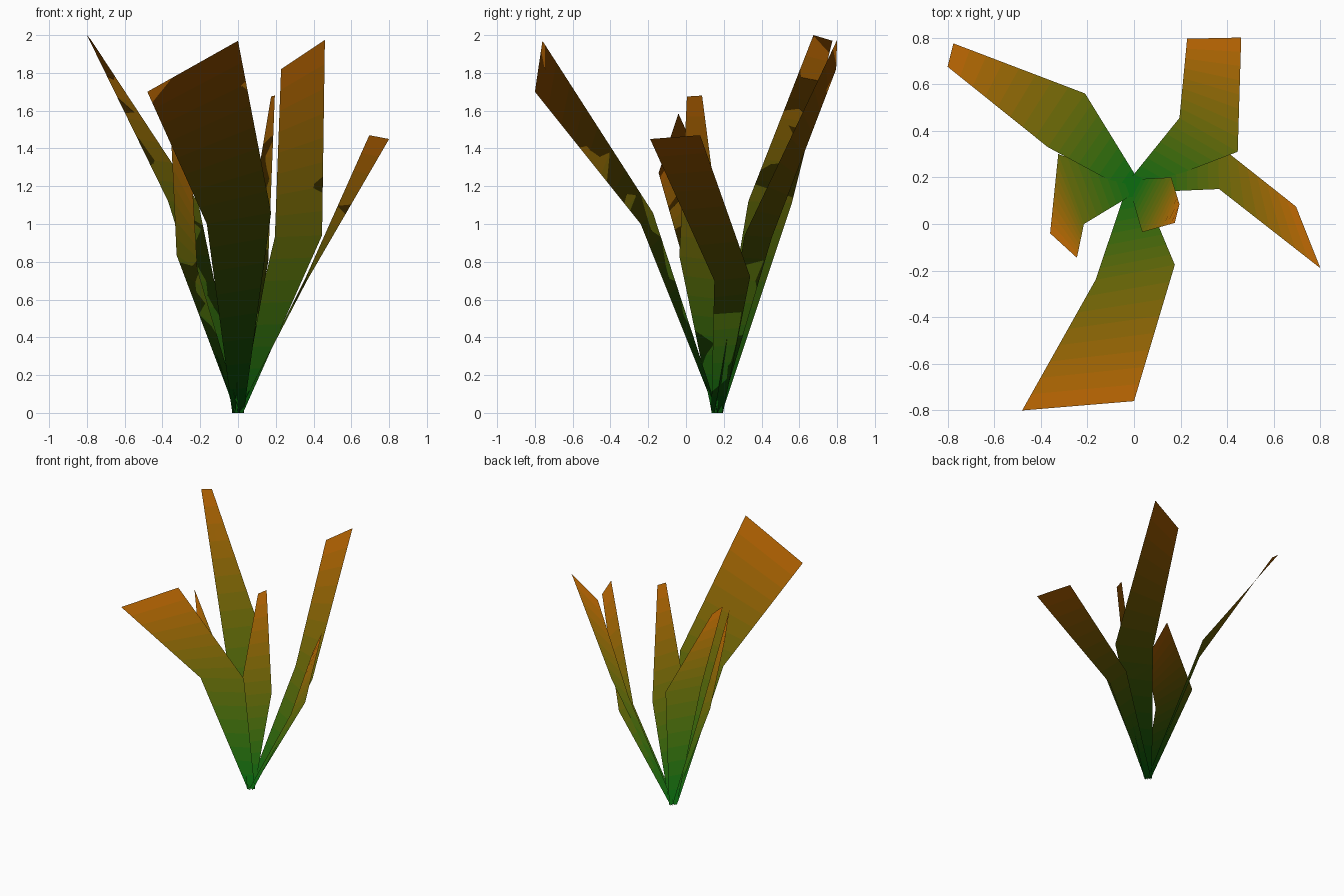
import bpy
from mathutils import Vector

if "Cube" in bpy.data.objects:
    bpy.data.objects.remove(bpy.data.objects["Cube"])

ROOT = Vector((0, 0.165, 0))
BANDS = 8          # colour bands per leaf half
GREEN, ORANGE = Vector((0.05, 0.43, 0.09)), Vector((0.77, 0.415, 0.04))

# green-to-orange colour ramp shared by all leaves
ramp = []
for i in range(2 * BANDS):
    m = bpy.data.materials.new(f"leaf_colour_{i}")
    c = GREEN.lerp(ORANGE, (i + 0.5) / (2 * BANDS))
    m.diffuse_color = (c.x ** 2.2, c.y ** 2.2, c.z ** 2.2, 1)
    m.use_nodes = True
    m.node_tree.nodes["Principled BSDF"].inputs["Base Color"].default_value = m.diffuse_color
    ramp.append(m)


def leaf(name, mid, tip):
    """Thin folded blade: narrow root edge, wide middle edge, tip edge."""
    mid, tip = [Vector(p) for p in mid], [Vector(p) for p in tip]
    side = mid[1] - mid[0]
    side.z = 0
    side = side.normalized() * 0.031
    rows = [[ROOT - side, ROOT + side], mid, tip]
    verts = []
    for i in range(2 * BANDS + 1):
        seg = min(i // BANDS, 1)
        t = i / BANDS - seg
        verts += [rows[seg][k].lerp(rows[seg + 1][k], t) for k in (0, 1)]
    faces = [(2*i, 2*i + 1, 2*i + 3, 2*i + 2) for i in range(2 * BANDS)]
    me = bpy.data.meshes.new(name)
    me.from_pydata(verts, [], faces)
    for i, m in enumerate(ramp):
        me.materials.append(m)
        me.polygons[i].material_index = i
    # face the upper side upwards
    if sum(p.normal.z for p in me.polygons) < 0:
        me.flip_normals()
    # foliage shading: every normal points straight up
    me.shade_smooth()
    me.normals_split_custom_set_from_vertices([(0, 0, 1)] * len(verts))
    bpy.context.collection.objects.link(bpy.data.objects.new(name, me))


leaf("front_leaf", [(-0.165, -0.24, 1.0), (0.175, -0.175, 1.06)],
     [(-0.48, -0.80, 1.70), (0, -0.76, 1.97)])
leaf("back_right_leaf", [(0.445, 0.31, 0.94), (0.195, 0.455, 0.93)],
     [(0.46, 0.80, 1.975), (0.228, 0.795, 1.82)])
leaf("back_left_leaf", [(-0.21, 0.56, 1.11), (-0.37, 0.33, 1.12)],
     [(-0.775, 0.775, 1.97), (-0.80, 0.675, 2.0)])
leaf("right_leaf", [(0.365, 0.15, 0.70), (0.36, 0.34, 0.72)],
     [(0.80, -0.19, 1.45), (0.695, 0.075, 1.47)])
leaf("left_leaf", [(-0.325, 0.30, 0.835), (-0.215, 0.0, 0.76)],
     [(-0.36, -0.04, 1.585), (-0.245, -0.145, 1.27)])
leaf("centre_leaf", [(0.035, -0.035, 0.83), (0.16, 0.20, 0.80)],
     [(0.175, 0.005, 1.675), (0.195, 0.085, 1.68)])
